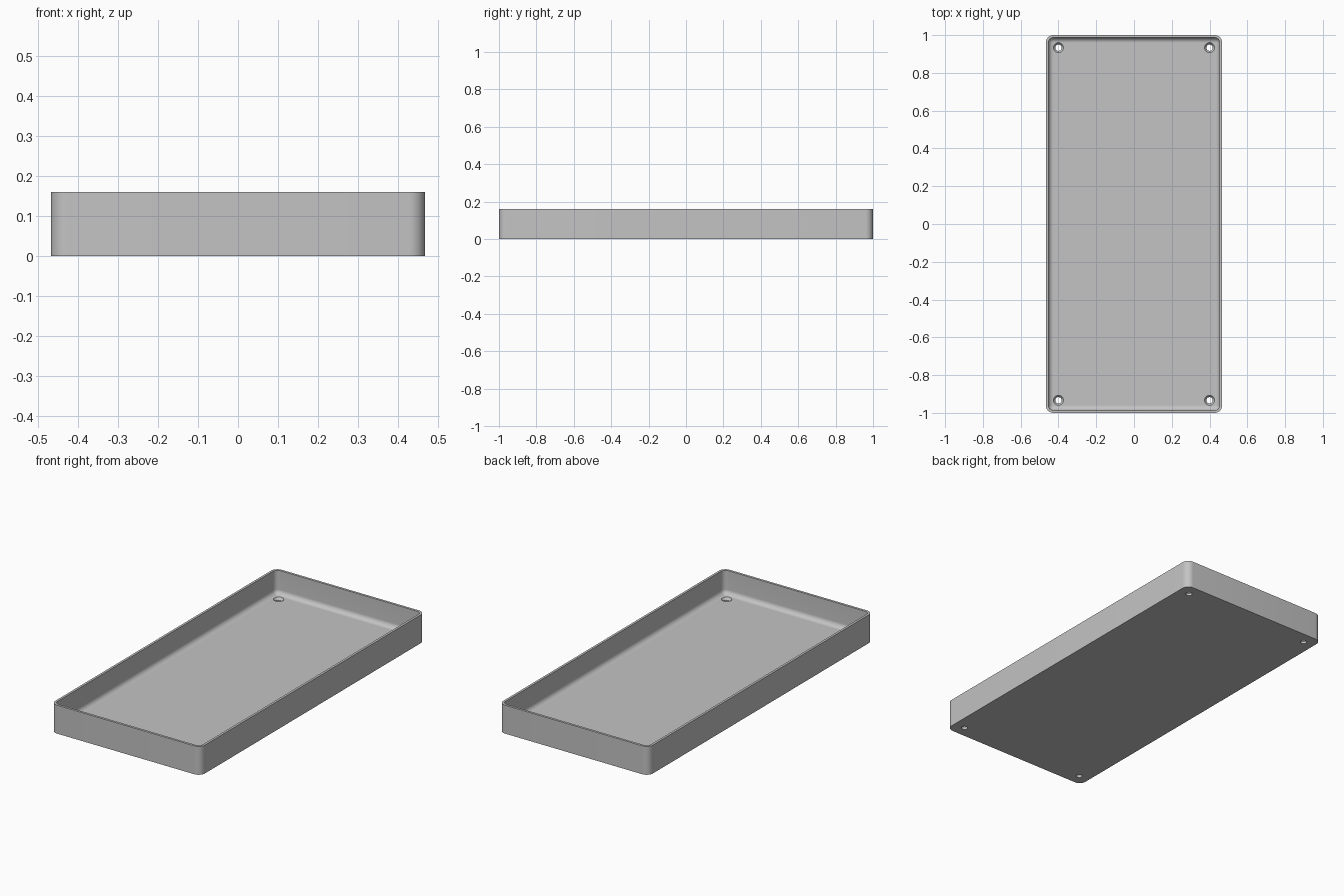
import bpy
import bmesh
from math import cos, sin, pi, radians

if "Cube" in bpy.data.objects:
    bpy.data.objects.remove(bpy.data.objects["Cube"])

MM = 2 / 150                       # one design unit
HALF_X, HALF_Y, HEIGHT = 35 * MM, 75 * MM, 12 * MM
CORNER, WALL, FLOOR, FILLET = 3 * MM, 1 * MM, 2 * MM, 2 * MM
HOLE_INSET = 5 * MM
ARC = 10                           # segments per rounded corner

grey = bpy.data.materials.new("plain grey")
grey.use_nodes = True
colour = (0.55, 0.55, 0.55, 1)
grey.diffuse_color = colour
grey.node_tree.nodes["Principled BSDF"].inputs["Base Color"].default_value = colour


def rounded_ring(bm, inset, z):
    """Rounded rectangle of vertices, offset inwards by inset."""
    r = CORNER - inset
    cx, cy = HALF_X - CORNER, HALF_Y - CORNER
    ring = []
    for q, (sx, sy) in enumerate([(1, 1), (-1, 1), (-1, -1), (1, -1)]):
        for i in range(ARC + 1):
            a = (q + i / ARC) * pi / 2
            ring.append(bm.verts.new((sx * cx + r * cos(a), sy * cy + r * sin(a), z)))
    return ring


def circle(bm, x, y, r, z, n=32):
    return [bm.verts.new((x + r * cos(2 * pi * i / n), y + r * sin(2 * pi * i / n), z))
            for i in range(n)]


def loft(bm, rings):
    """Skin successive rings and cap both ends."""
    for a, b in zip(rings, rings[1:]):
        for i in range(len(a)):
            j = (i + 1) % len(a)
            bm.faces.new((a[i], a[j], b[j], b[i]))
    bm.faces.new(rings[0][::-1])
    bm.faces.new(rings[-1])


def finish(bm, name):
    bmesh.ops.remove_doubles(bm, verts=bm.verts, dist=1e-5)
    bmesh.ops.recalc_face_normals(bm, faces=bm.faces)
    mesh = bpy.data.meshes.new(name)
    bm.to_mesh(mesh)
    bm.free()
    mesh.materials.append(grey)
    ob = bpy.data.objects.new(name, mesh)
    bpy.context.collection.objects.link(ob)
    return ob


# Tray shell: outer wall, rim, inner wall, then a rounded fillet into the floor
bm = bmesh.new()
profile = [(0, 0), (0, HEIGHT), (WALL, HEIGHT)]
for i in range(ARC + 1):
    a = i / ARC * pi / 2
    profile.append((WALL + FILLET * (1 - cos(a)), FLOOR + FILLET * (1 - sin(a))))
loft(bm, [rounded_ring(bm, inset, z) for inset, z in profile])
tray = finish(bm, "tray")

# Countersunk screw holes in the four corners
bm = bmesh.new()
steps = [(1.25, -1), (1.25, 1), (2, 2), (2, 3)]    # radius, height
for sx in (-1, 1):
    for sy in (-1, 1):
        x, y = sx * (HALF_X - HOLE_INSET), sy * (HALF_Y - HOLE_INSET)
        loft(bm, [circle(bm, x, y, r * MM, z * MM) for r, z in steps])
cutter = finish(bm, "screw_hole_cutter")
cutter.hide_render = True

bpy.ops.object.select_all(action="DESELECT")
tray.select_set(True)
bpy.context.view_layer.objects.active = tray
cut = tray.modifiers.new("screw holes", "BOOLEAN")
cut.operation = "DIFFERENCE"
cut.solver = "EXACT"
cut.object = cutter
bpy.ops.object.modifier_apply(modifier=cut.name)
bpy.data.objects.remove(cutter)
bpy.ops.object.shade_smooth_by_angle(angle=radians(30))
